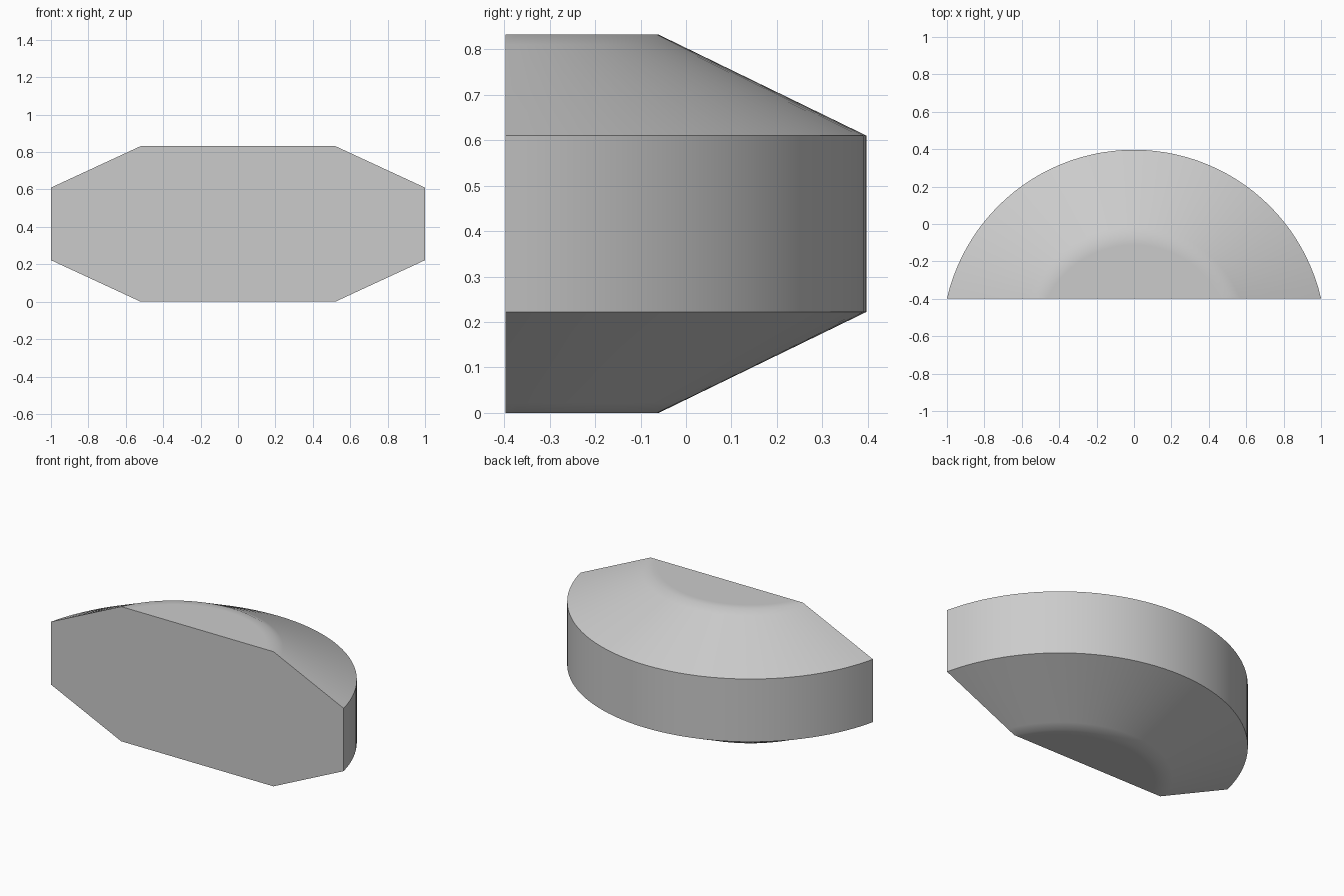
import bpy, bmesh
from math import asin, pi, cos, sin, radians

cube = bpy.data.objects.get("Cube")
if cube:
    bpy.data.objects.remove(cube)

FRONT, AXIS = -0.397, -0.63   # flat front plane and centre of the arcs
SEGS = 48


def arc(radius, z):
    """Arc of a circle, cut off at the front plane."""
    start = asin((FRONT - AXIS) / radius)
    pts = []
    for i in range(SEGS + 1):
        a = start + (pi - 2 * start) * i / SEGS
        pts.append((radius * cos(a), AXIS + radius * sin(a), z))
    return pts


def blend(p, q, t):
    return [tuple(a + (b - a) * t for a, b in zip(u, v)) for u, v in zip(p, q)]


def half(z_cap, z_wall):
    """Cap rim, soft transition loops and wall rim, from the cap outward."""
    rim, wall = arc(0.57, z_cap), arc(1.0267, z_wall)
    return [arc(0.52, z_cap), rim, blend(rim, wall, 0.1), wall]


# Half-drum body with chamfered top and bottom
rings = half(0.0, 0.222) + half(0.832, 0.61)[::-1]
bm = bmesh.new()
loops = [[bm.verts.new(p) for p in ring] for ring in rings]
for low, high in zip(loops, loops[1:]):
    for i in range(SEGS):
        bm.faces.new((low[i], low[i + 1], high[i + 1], high[i]))
bm.faces.new(loops[0])
bm.faces.new(loops[-1])

# Flat front face
bm.faces.new([r[0] for r in loops] + [r[-1] for r in reversed(loops)])
bmesh.ops.recalc_face_normals(bm, faces=bm.faces)

mesh = bpy.data.meshes.new("half_drum_body")
bm.to_mesh(mesh)
bm.free()
body = bpy.data.objects.new("half_drum_body", mesh)
bpy.context.collection.objects.link(body)

# Plain grey
grey = bpy.data.materials.new("light_grey")
grey.use_nodes = True
color = (0.6, 0.6, 0.6, 1)
grey.diffuse_color = color
grey.node_tree.nodes["Principled BSDF"].inputs["Base Color"].default_value = color
mesh.materials.append(grey)

# Smooth the arcs, keep the hard rims
bpy.ops.object.select_all(action="DESELECT")
body.select_set(True)
bpy.context.view_layer.objects.active = body
bpy.ops.object.shade_smooth_by_angle(angle=radians(30))
